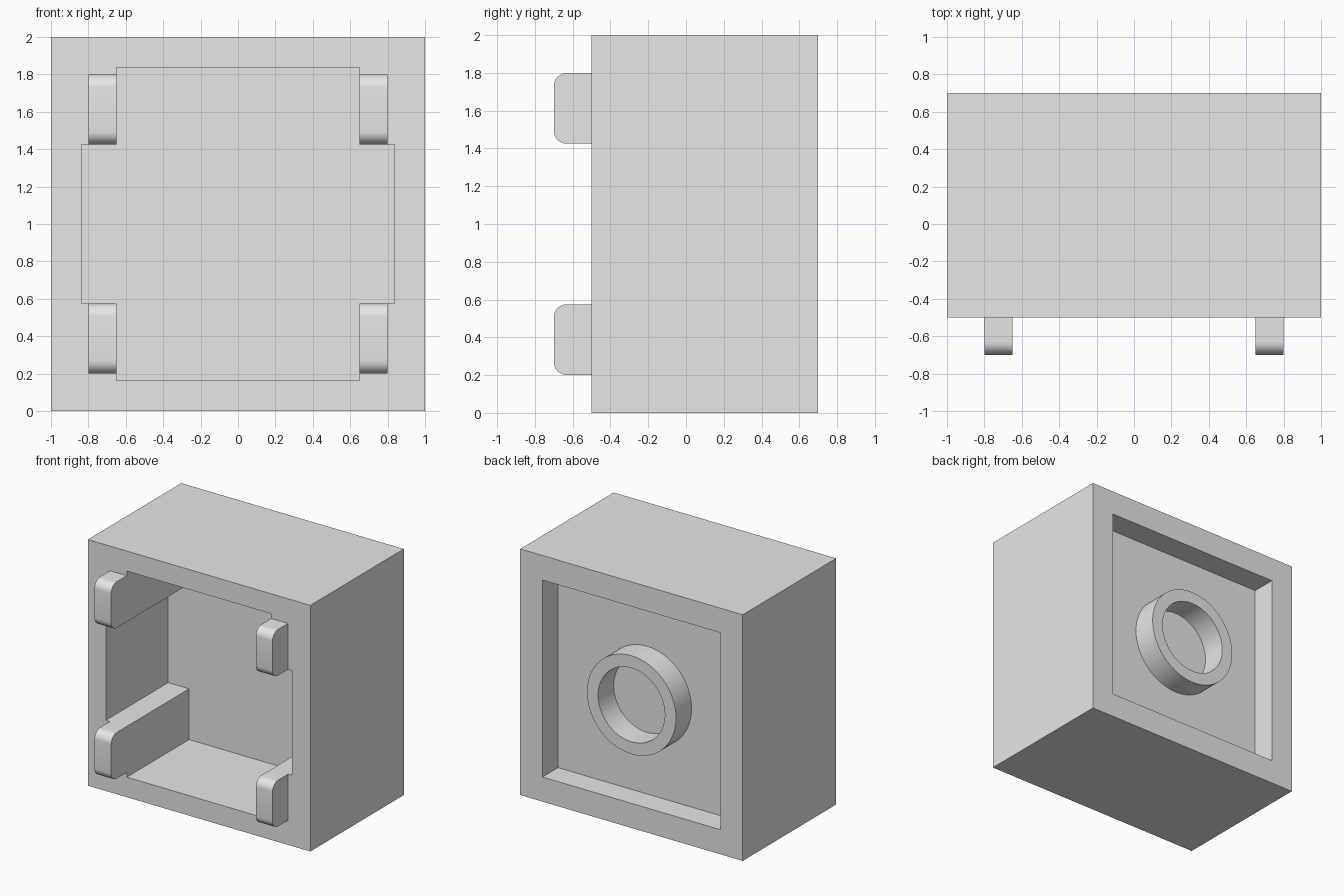
import bpy, bmesh, math
from mathutils import Vector, Matrix

cube = bpy.data.objects.get("Cube")
if cube:
    bpy.data.objects.remove(cube, do_unlink=True)

grey = bpy.data.materials.new("plain_grey")
grey.use_nodes = True
grey.diffuse_color = (0.8, 0.8, 0.8, 1)
grey.node_tree.nodes["Principled BSDF"].inputs["Base Color"].default_value = (0.8, 0.8, 0.8, 1)


def add_object(name, bm):
    bmesh.ops.recalc_face_normals(bm, faces=bm.faces)
    mesh = bpy.data.meshes.new(name)
    bm.to_mesh(mesh)
    bm.free()
    mesh.materials.append(grey)
    obj = bpy.data.objects.new(name, mesh)
    bpy.context.collection.objects.link(obj)
    return obj


def box_mesh(low, high):
    low, high = Vector(low), Vector(high)
    bm = bmesh.new()
    bmesh.ops.create_cube(bm, size=1)
    bmesh.ops.scale(bm, vec=high - low, verts=bm.verts)
    bmesh.ops.translate(bm, vec=(low + high) / 2, verts=bm.verts)
    return bm


def smooth(obj):
    bpy.ops.object.select_all(action="DESELECT")
    obj.select_set(True)
    bpy.context.view_layer.objects.active = obj
    bpy.ops.object.shade_smooth_by_angle(angle=math.radians(35))


def cut(target, low, high):
    cutter = add_object("cutter", box_mesh(low, high))
    cutter.hide_render = True
    mod = target.modifiers.new("cut", "BOOLEAN")
    mod.operation, mod.solver, mod.object = "DIFFERENCE", "EXACT", cutter
    bpy.ops.object.select_all(action="DESELECT")
    target.select_set(True)
    bpy.context.view_layer.objects.active = target
    bpy.ops.object.modifier_apply(modifier=mod.name)
    bpy.data.objects.remove(cutter, do_unlink=True)


# Block, with a cross-shaped front cavity and a square back recess
body = add_object("block_body", box_mesh((-1, -0.5, 0), (1, 0.7, 2)))
wide, narrow, floor = 0.8375, 0.65, 0.3
cut(body, (-narrow, -0.8, 1 - wide), (narrow, floor, 1 + wide))
cut(body, (-wide, -0.8, 0.575), (wide, floor, 1.425))
cut(body, (-0.8, 0.5, 0.2), (0.8, 0.9, 1.8))

# Round collar standing in the back recess
bm = bmesh.new()
profile = [bm.verts.new((r, y, 1)) for r, y in ((0.3, 0.5), (0.3, 0.7), (0.4, 0.7), (0.4, 0.5))]
edges = [bm.edges.new(pair) for pair in zip(profile, profile[1:])]
bmesh.ops.spin(bm, geom=profile + edges, cent=(0, 0, 1), axis=(0, 1, 0),
               angle=math.tau, steps=64, use_duplicate=False)
bmesh.ops.remove_doubles(bm, verts=bm.verts, dist=0.0001)
smooth(add_object("back_collar", bm))

# Four rounded tabs on the front corners
for side, x in (("right", -0.8), ("left", 0.65)):
    for level, z in (("lower", 0.2), ("upper", 1.425)):
        bm = box_mesh((x, -0.7, z), (x + 0.15, -0.5, z + 0.375))
        back = [f for f in bm.faces if f.calc_center_median().y > -0.51]
        bmesh.ops.delete(bm, geom=back, context="FACES_ONLY")
        front = [e for e in bm.edges
                 if all(v.co.y < -0.69 for v in e.verts)
                 and abs(e.verts[0].co.x - e.verts[1].co.x) > 0.1]
        bmesh.ops.bevel(bm, geom=front, offset=0.07, segments=8, profile=0.5, affect="EDGES")
        smooth(add_object(f"{level}_{side}_tab", bm))
